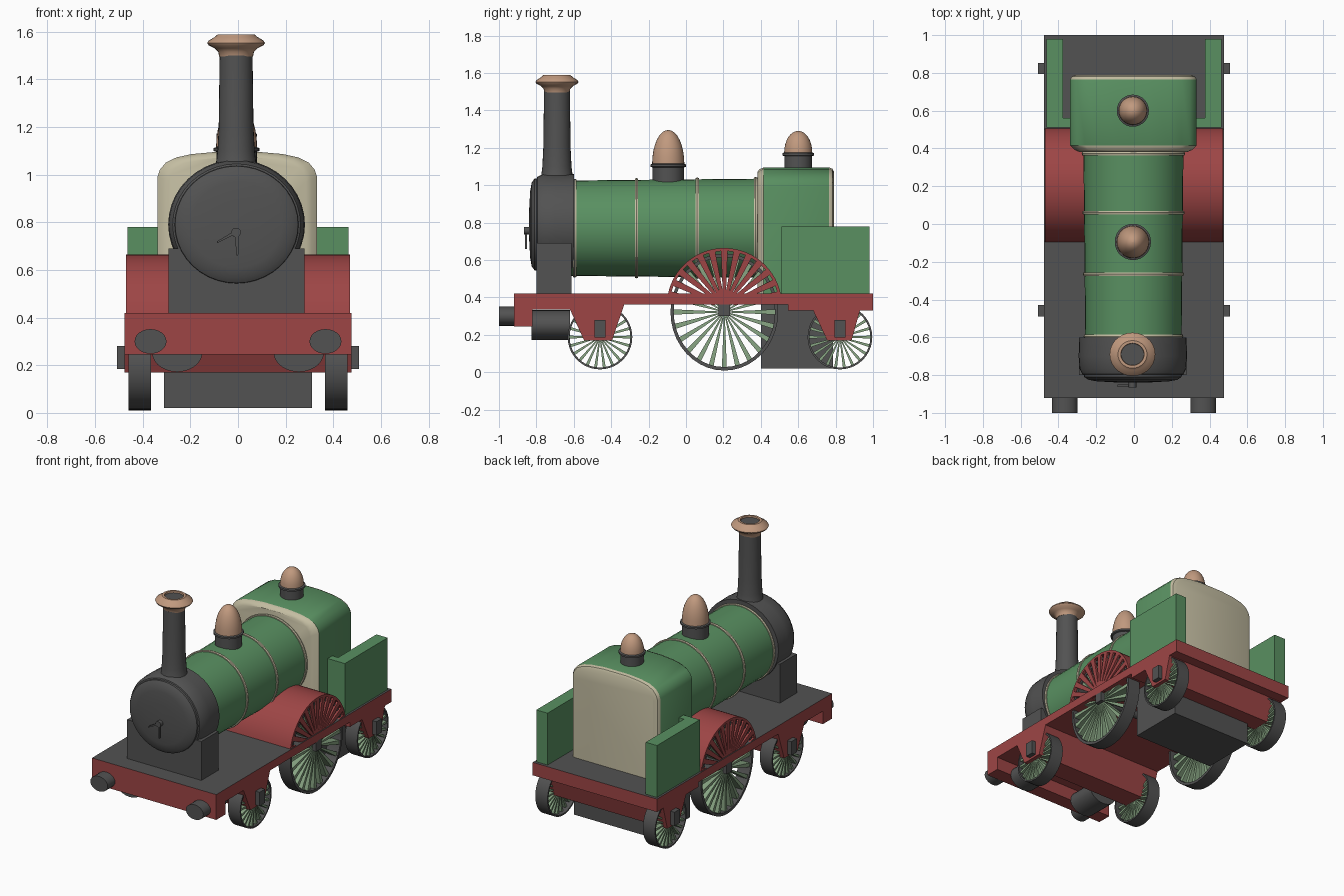
import bpy, bmesh
from math import sin, cos, pi
from mathutils import Vector

cube = bpy.data.objects.get("Cube")
if cube:
    bpy.data.objects.remove(cube)


def material(name, rgb):
    m = bpy.data.materials.new(name)
    m.use_nodes = True
    m.diffuse_color = (*rgb, 1)
    m.node_tree.nodes["Principled BSDF"].inputs["Base Color"].default_value = (*rgb, 1)
    return m


GREEN = material("boiler green", (0.1, 0.28, 0.12))
RED = material("frame red", (0.34, 0.06, 0.06))
GREY = material("dark iron grey", (0.085, 0.085, 0.085))
CREAM = material("cream", (0.55, 0.51, 0.36))
COPPER = material("copper", (0.53, 0.32, 0.21))
SAGE = material("spoke sage green", (0.25, 0.38, 0.23))
parts = []


def part(name, mats, shapes, rule=None):
    """Skin each shape, a list of loops plus a closed flag, into one object."""
    bm = bmesh.new()
    for loops, closed in shapes:
        rings = [[bm.verts.new(p) for p in loop] for loop in loops]
        pairs = list(zip(rings, rings[1:]))
        if closed:
            pairs.append((rings[-1], rings[0]))
        else:
            bm.faces.new(rings[0])
            bm.faces.new(rings[-1])
        for a, b in pairs:
            for i in range(len(a)):
                j = (i + 1) % len(a)
                bm.faces.new((a[i], a[j], b[j], b[i]))
    bmesh.ops.recalc_face_normals(bm, faces=bm.faces)
    if rule:
        for f in bm.faces:
            f.material_index = rule(f)
    mesh = bpy.data.meshes.new(name)
    bm.to_mesh(mesh)
    bm.free()
    for m in mats:
        mesh.materials.append(m)
    ob = bpy.data.objects.new(name, mesh)
    bpy.context.collection.objects.link(ob)
    parts.append(ob)
    return ob


def prism(outline, x0, x1):
    return [[(x, y, z) for y, z in outline] for x in (x0, x1)], False


def box(x0, x1, y0, y1, z0, z1):
    return prism([(y0, z0), (y1, z0), (y1, z1), (y0, z1)], x0, x1)


def lathe(axis, centre, profile, n=32, a=1, b=1, closed=False):
    """Turn (radius, height) points round an axis; a and b stretch the section."""
    loops = []
    for r, h in profile:
        ring = []
        for i in range(n):
            t = 2 * pi * i / n
            u, v = r * a * cos(t), r * b * sin(t)
            p = {"x": (h, u, v), "y": (u, h, v), "z": (u, v, h)}[axis]
            ring.append(Vector(centre) + Vector(p))
        loops.append(ring)
    return loops, closed


def spoke(cy, cz, t, r0, r1, w0, w1, x0, x1, a=1, b=1):
    """Tapered radial blade in a wheel plane."""
    pts = []
    for r, w in ((r0, -w0), (r1, -w1), (r1, w1), (r0, w0)):
        pts.append((cy + a * (r * cos(t) - w * sin(t)), cz + b * (r * sin(t) + w * cos(t))))
    return prism(pts, x0, x1)


SIDES = (("left", 1), ("right", -1))

# Frame with buffer beam and axle guards, dark running board on top
frame = [(-.92, .42), (-.92, .245), (-.82, .245), (-.82, .335), (-.62, .335), (-.545, .17),
         (-.395, .17), (-.33, .363), (.545, .363), (.545, .33), (.68, .33), (.755, .17),
         (.885, .17), (.93, .33), (1, .33), (1, .42)]
part("frame", [RED, GREY], [prism(frame, -.477, .477)], lambda f: int(f.normal.z > .9))
part("ash_pan", [GREY], [box(-.31, .31, .4, .785, .02, .37)])

# Wheels, axle boxes, buffers, cylinders, splasher spokes and cab sides on both sides
for side, s in SIDES:
    for label, cy, cz, r, a, n in (("front", -.46, .188, .173, 1, 22),
                                   ("driving", .205, .322, .313, .92, 24),
                                   ("rear", .823, .188, .173, 1, 22)):
        inner = r * .94
        part(f"{label}_tyre_{side}", [GREY], [lathe("x", (s * .413, cy, cz), [
            (r, -.047), (r, .047), (inner, .047), (inner, -.047)], 40, a, 1, True)])
        part(f"{label}_spokes_{side}", [SAGE], [
            spoke(cy, cz, 2 * pi * i / n, .02, inner + .003, .003, r * .045,
                  s * .39, s * .45, a) for i in range(n)])
        if label == "driving":
            part(f"driving_hub_{side}", [GREY], [box(s * .37, s * .477, cy - .03, cy + .03, .3, .37)])
        else:
            part(f"{label}_axle_box_{side}", [GREY],
                 [box(s * .44, s * .508, cy - .03, cy + .03, .185, .28)])
    part(f"buffer_{side}", [GREY], [lathe("y", (s * .367, 0, .3), [(.067, -1), (.067, -.9)], 24, 1, .77)])
    part(f"cylinder_{side}", [GREY], [lathe("y", (s * .255, 0, .252), [(.105, -.825), (.105, -.62)], 28, 1, .76)])
    part(f"splasher_spokes_{side}", [RED], [
        spoke(.205, .356, .2 + i * (pi - .4) / 12, .05, .297, .008, .018, s * .455, s * .47)
        for i in range(13)])
    part(f"cab_side_{side}", [GREEN], [prism([(.51, .415), (.98, .415), (.98, .78), (.51, .78)], s * .377, s * .463),
                                       box(s * .3, s * .377, .51, .56, .415, .78)])
part("driving_axle", [GREY], [lathe("x", (0, .205, .322), [(.025, -.4), (.025, .4)], 16)])

# Splasher arch
angles = [.19 + i * (pi - .38) / 28 for i in range(29)]
arch = [(.205 + r * cos(t), .356 + r * sin(t))
        for r, ts in ((.308, angles), (.292, angles[::-1])) for t in ts]
part("splasher", [RED], [prism(arch, -.47, .47)])

# Boiler and bands
part("boiler", [GREEN], [lathe("y", (-.003, 0, .77), [(.255, -.62), (.265, .42)], 40)])
for i, (y, r) in enumerate(((-.595, .264), (-.265, .268), (.06, .271), (.372, .274))):
    part(f"boiler_band_{i + 1}", [CREAM], [lathe("y", (-.003, 0, .77), [
        (r - .012, y - .009), (r - .003, y - .009), (r, y), (r - .003, y + .009), (r - .012, y + .009)], 40)])

# Smokebox, door and saddle
X = -.006
part("smokebox", [GREY], [lathe("y", (X, 0, .79), [
    (.255, -.6), (.284, -.6), (.287, -.7), (.283, -.765), (.268, -.795), (.26, -.798),
    (.258, -.81), (.235, -.825), (.19, -.833), (.1, -.838), (.004, -.84)], 40, 1, .95)])
part("saddle", [GREY], [box(X - .285, X + .285, -.8, -.613, .415, .69)])
part("door_handle", [GREY], [
    lathe("y", (X - .002, 0, .757), [(.02, -.865), (.02, -.83)], 14),
    ([[(-.012, y, .765), (-.012, y, .75), (-.088, y, .712), (-.088, y, .72)] for y in (-.862, -.85)], False),
    ([[(-.014, y, .75), (.002, y, .75), (.001, y, .66), (-.006, y, .66)] for y in (-.862, -.85)], False)])

# Chimney with copper cap and dark bore
part("chimney", [GREY], [lathe("z", (X - .002, -.69, 0), [
    (.1, 1), (.084, 1.05), (.078, 1.1), (.073, 1.2), (.069, 1.5)], 28)])
part("chimney_cap", [COPPER], [lathe("z", (X - .002, -.69, 0), [
    (.06, 1.495), (.071, 1.495), (.075, 1.515), (.09, 1.53), (.115, 1.542), (.121, 1.552),
    (.115, 1.562), (.09, 1.577), (.077, 1.588), (.062, 1.588), (.06, 1.575)], 28, 1, .95, True)])
part("chimney_bore", [GREY], [lathe("z", (X - .002, -.69, 0), [(.063, 1.54), (.063, 1.577)], 28)])

# Firebox casing: rounded section with cream tapered ends
half = [(.335, .415), (.335, .99), (.325, 1.02), (.3, 1.05), (.255, 1.072), (.19, 1.086), (.09, 1.095)]
section = half + [(-x, z) for x, z in reversed(half)]
stations = [(.382, .86, .965), (.392, .93, .985), (.415, 1, 1),
            (.765, 1, 1), (.782, .97, .99), (.79, .9, .97)]
loops = [[(x * kx - .003, y, .415 + (z - .415) * kz) for x, z in section] for y, kx, kz in stations]
part("firebox_casing", [GREEN, CREAM], [(loops, False)],
     lambda f: int(not .415 < f.calc_center_median().y < .765))

# Steam dome and safety valve cover
for name, y, z0, z1, top, r in (("steam_dome", -.095, 1, 1.115, 1.295, .085),
                                ("valve_dome", .6, 1.08, 1.175, 1.29, .074)):
    part(name + "_base", [GREY], [lathe("z", (X, y, 0), [
        (r, z0), (r, z1 - .02), (r + .011, z1 - .016), (r + .011, z1 - .004), (r, z1), (r, z1 + .008)], 28)])
    egg = [(r * cos(t * pi / 16) + .001, z1 + (top - z1) * sin(t * pi / 16)) for t in range(9)]
    part(name + "_cover", [COPPER], [lathe("z", (X, y, 0), egg, 28)])

# Smooth round surfaces, keep edges sharp
bpy.ops.object.select_all(action="DESELECT")
for ob in parts:
    ob.select_set(True)
bpy.context.view_layer.objects.active = parts[0]
bpy.ops.object.shade_smooth_by_angle(angle=.6)
